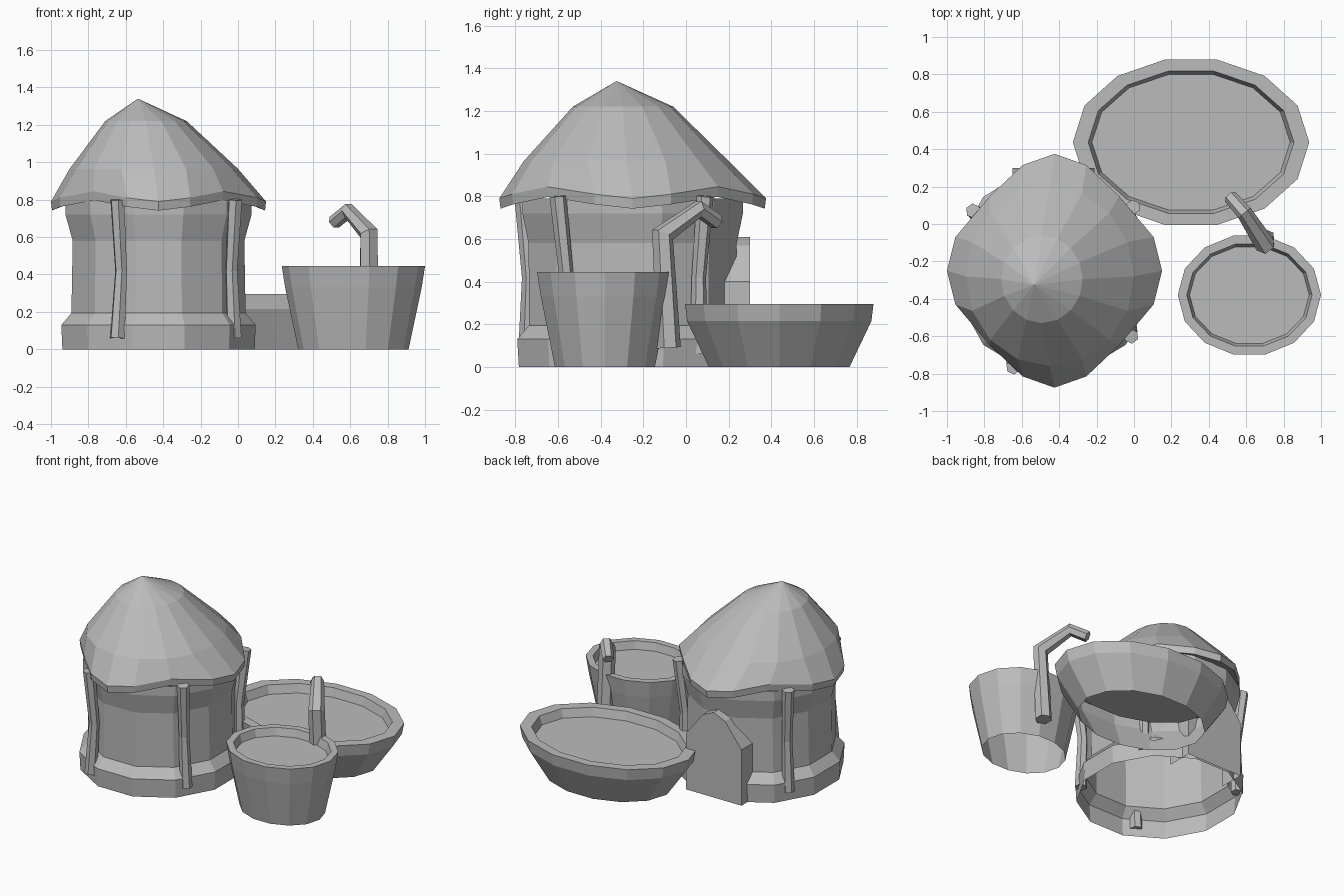
import bpy, bmesh
from math import sin, cos, pi
from mathutils import Vector

if "Cube" in bpy.data.objects:
    bpy.data.objects.remove(bpy.data.objects["Cube"])

grey = bpy.data.materials.new("plain grey")
grey.use_nodes = True
colour = (0.5, 0.5, 0.5, 1)
grey.diffuse_color = colour
grey.node_tree.nodes["Principled BSDF"].inputs["Base Color"].default_value = colour


def loft(name, rings, cap_start=False, cap_end=False):
    """Skin equal-length rings with quads; a one-point ring is an apex. Parts stay open on the ground."""
    bm = bmesh.new()
    loops = [[bm.verts.new(p) for p in ring] for ring in rings]
    for a, b in zip(loops, loops[1:]):
        n = len(a)
        for i in range(n):
            j = (i + 1) % n
            if len(b) == 1:
                bm.faces.new((a[i], a[j], b[0]))
            else:
                bm.faces.new((a[i], a[j], b[j], b[i]))
    if cap_start:
        bm.faces.new(loops[0][::-1])
    if cap_end:
        bm.faces.new(loops[-1])
    bmesh.ops.recalc_face_normals(bm, faces=bm.faces)
    floor = [f for f in bm.faces if all(v.co.z < 0.001 for v in f.verts)]
    bmesh.ops.delete(bm, geom=floor, context="FACES")
    mesh = bpy.data.meshes.new(name)
    bm.to_mesh(mesh)
    bm.free()
    mesh.materials.append(grey)
    obj = bpy.data.objects.new(name, mesh)
    bpy.context.collection.objects.link(obj)


def oval(cx, cy, rx, ry, z, sides, turn=0.0):
    angles = [2 * pi * (i + turn) / sides for i in range(sides)]
    return [Vector((cx + rx * cos(a), cy + ry * sin(a), z)) for a in angles]


def stick(name, points, radii, sides=6):
    """Bent pole with mitred joints along a path."""
    pts = [Vector(p) for p in points]
    rings = []
    for i, p in enumerate(pts):
        before, after = pts[max(i - 1, 0)], pts[min(i + 1, len(pts) - 1)]
        d = ((p - before).normalized() + (after - p).normalized()).normalized()
        side = Vector((0.8, 0.6, 0)) if abs(d.z) > 0.95 else d.cross(Vector((0, 0, 1)))
        u = (side - d * side.dot(d)).normalized()
        v = d.cross(u)
        rings.append([p + radii[i] * (u * cos(2 * pi * k / sides) + v * sin(2 * pi * k / sides))
                      for k in range(sides)])
    loft(name, rings, True, True)


HX, HY = -0.425, -0.25

# Hut wall with flared foot and top, open underneath
wall = [(0.532, 0.552, 0), (0.538, 0.56, 0.13), (0.482, 0.502, 0.195),
        (0.475, 0.505, 0.58), (0.515, 0.535, 0.72), (0.515, 0.535, 0.79)]
loft("hut_wall", [oval(HX, HY, rx, ry, z, 12, 0.5) for rx, ry, z in wall])

# Thatched roof: scalloped rim, leaning peak
quadrant = [(0.575, 0, 0), (0.53, 0.18, 0.02), (0.345, 0.4, 0.055), (0.17, 0.565, 0.02)]
eave = [(x, y, w) for x, y, w in quadrant]
eave += [(0, 0.625, 0)]
eave += [(-x, y, w) for x, y, w in quadrant[:0:-1]]
eave += [(-0.575, 0, 0)]
eave += [(-x, -y, w) for x, y, w in quadrant[1:]]
eave += [(0, -0.625, 0)]
eave += [(x, -y, w) for x, y, w in quadrant[:0:-1]]


def eave_ring(scale, z):
    return [Vector((HX + x * scale, HY + y * scale, z + w)) for x, y, w in eave]


loft("roof", [eave_ring(0.85, 0.775), eave_ring(0.99, 0.742), eave_ring(1, 0.79),
              oval(-0.45, -0.28, 0.45, 0.48, 0.965, 16),
              oval(-0.492, -0.295, 0.218, 0.235, 1.22, 16),
              [Vector((-0.535, -0.325, 1.34))]])

# Pointed door block at the back
door = [(-0.65, 0), (-0.21, 0), (-0.21, 0.4), (-0.34, 0.57), (-0.43, 0.61), (-0.52, 0.57), (-0.65, 0.4)]
loft("back_door", [[Vector((x, y, z)) for x, z in door] for y in (0.12, 0.3)], False, True)

# Four crooked posts: top, middle and foot around the hut
posts = {"front_right_post": [(-0.645, -0.765), (-0.625, -0.735), (-0.645, -0.745)],
         "front_left_post": [(-0.015, -0.6), (-0.035, -0.56), (-0.02, -0.56)],
         "back_left_post": [(-0.005, 0.09), (-0.035, 0.06), (-0.03, 0.06)],
         "back_right_post": [(-0.86, 0.07), (-0.83, 0.04), (-0.84, 0.04)]}
for name, path in posts.items():
    stick(name, [(x, y, z) for (x, y), z in zip(path, (0.8, 0.42, 0.06))], (0.04, 0.034, 0.042))


def tub(name, cx, cy, profile):
    loft(name, [oval(cx, cy, rx, ry, z, 14) for rx, ry, z in profile], False, True)


# Wide basin and deep bucket, each filled to just under the rim
tub("basin", 0.305, 0.437, [(0.46, 0.338, 0), (0.615, 0.443, 0.215), (0.632, 0.453, 0.295),
                            (0.55, 0.39, 0.295), (0.53, 0.372, 0.235)])
tub("bucket", 0.617, -0.38, [(0.295, 0.24, 0), (0.365, 0.308, 0.33), (0.383, 0.326, 0.445),
                             (0.335, 0.28, 0.445), (0.32, 0.265, 0.39)])

# Bent spout pipe between the bucket and the basin
stick("spout", [(0.7, -0.08, 0.09), (0.7, -0.11, 0.62), (0.59, 0.06, 0.74), (0.515, 0.145, 0.68)],
      (0.056, 0.054, 0.042, 0.038))
